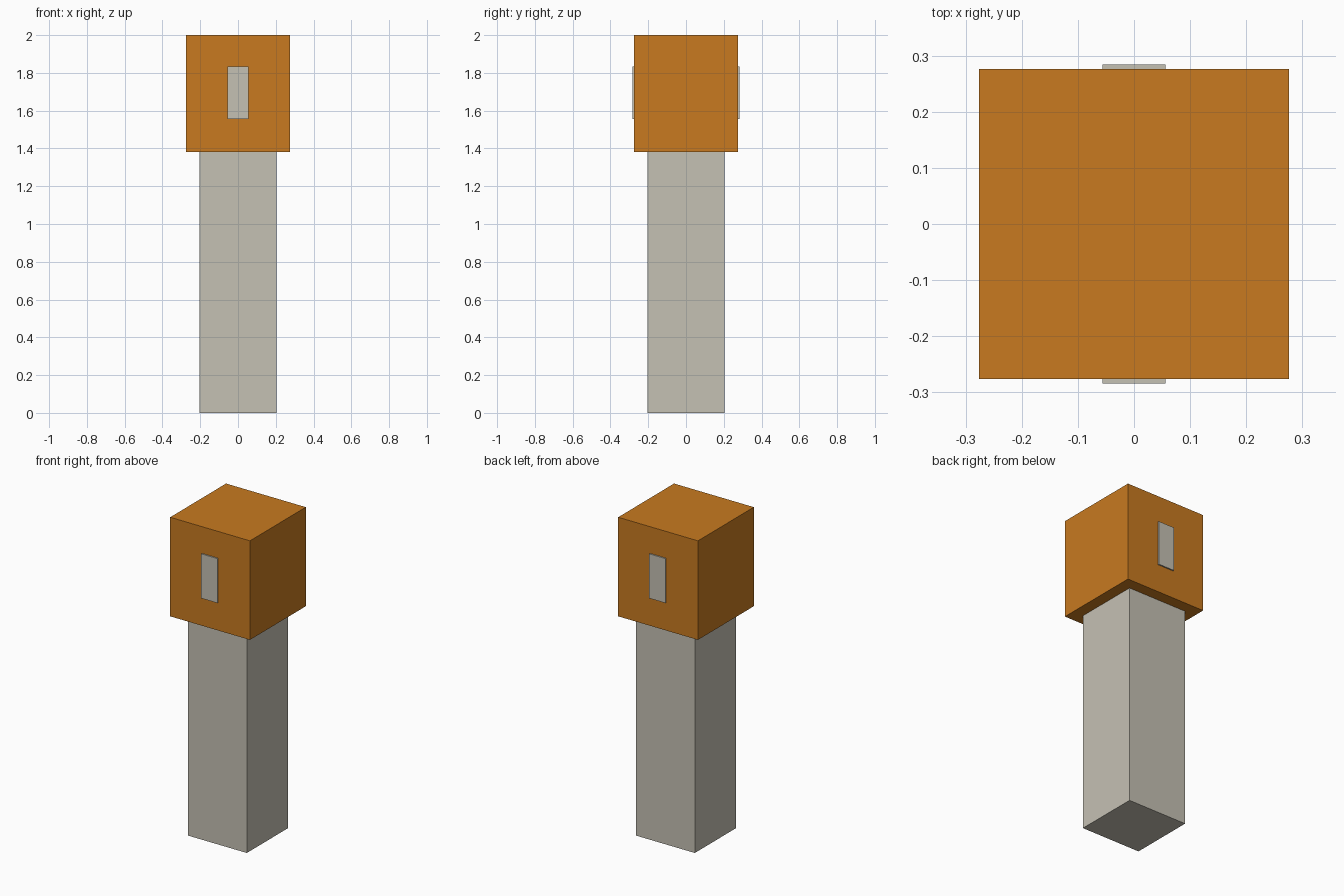
import bpy

cube = bpy.data.objects.get("Cube")
if cube:
    bpy.data.objects.remove(cube, do_unlink=True)


def material(name, rgb):
    mat = bpy.data.materials.new(name)
    mat.use_nodes = True
    color = (*rgb, 1.0)
    mat.diffuse_color = color
    for node in mat.node_tree.nodes:
        if node.type == "BSDF_PRINCIPLED":
            node.inputs["Base Color"].default_value = color
    return mat


def box(name, width, depth, bottom, top, mat, y=0.0):
    bpy.ops.mesh.primitive_cube_add(size=1, location=(0, y, (bottom + top) / 2))
    obj = bpy.context.object
    obj.name = name
    obj.scale = (width, depth, top - bottom)
    bpy.ops.object.transform_apply(location=False, rotation=False, scale=True)
    obj.data.materials.append(mat)
    return obj


orange = material("orange", (0.578, 0.195, 0.0144))
stone = material("pale grey", (0.558, 0.533, 0.456))

HEAD = 0.552
PLATE = 0.008

# Square post and the wider block on top
box("post", 0.408, 0.408, 0, 1.38, stone)
box("head", HEAD, HEAD, 1.38, 2, orange)

# Thin upright plates on the front and back of the head
for name, side in (("front_plate", -1), ("back_plate", 1)):
    box(name, 0.112, PLATE, 1.555, 1.833, stone, side * (HEAD + PLATE) / 2)
